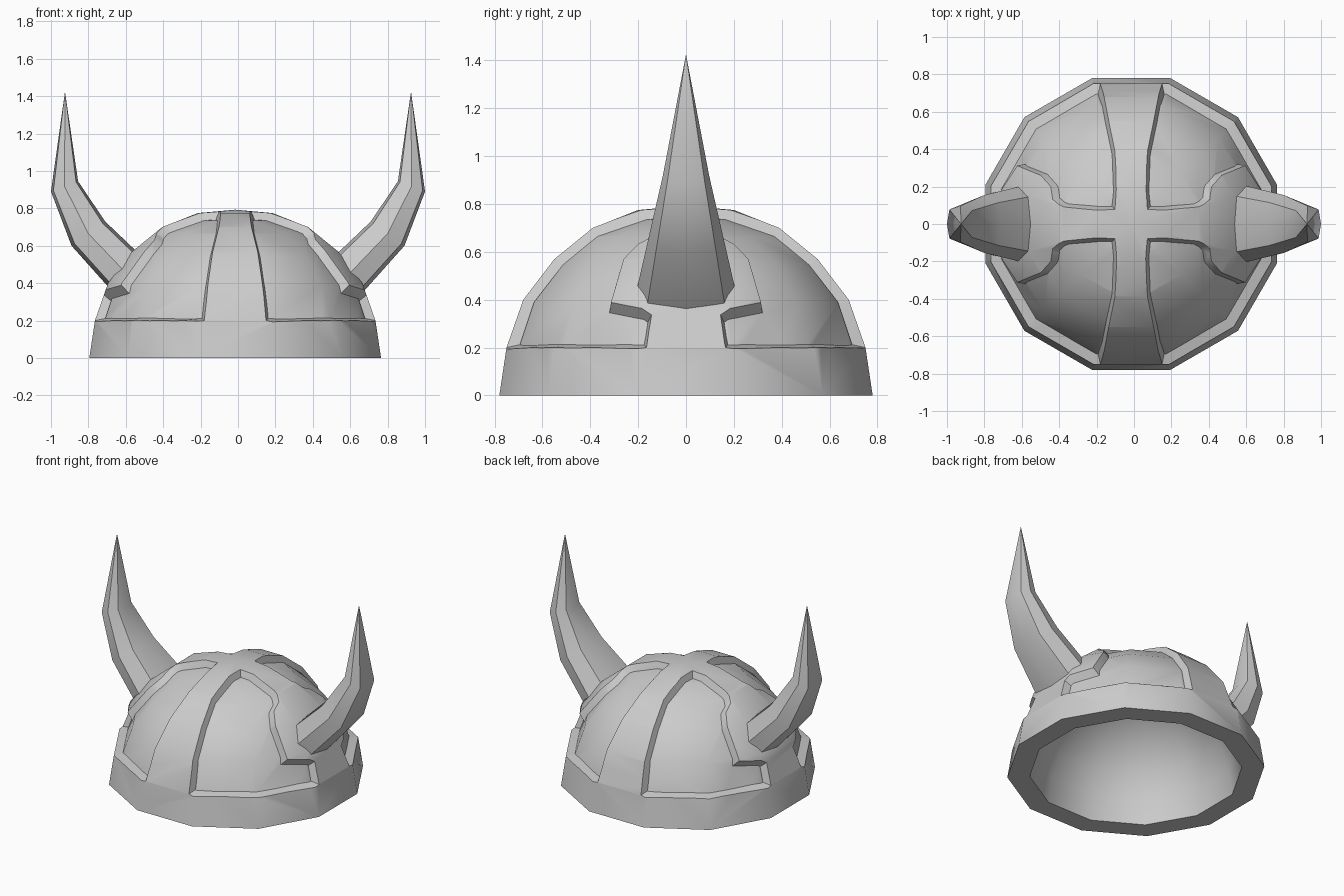
import bpy, bmesh, math
from mathutils import Vector

if "Cube" in bpy.data.objects:
    bpy.data.objects.remove(bpy.data.objects["Cube"])

SIDES = 12
CX = -0.015                      # the dome sits slightly off the horn centre line

grey = bpy.data.materials.new("plain grey")
grey.diffuse_color = (0.6, 0.6, 0.6, 1)
grey.use_nodes = True
grey.node_tree.nodes["Principled BSDF"].inputs["Base Color"].default_value = grey.diffuse_color


def make_object(name, bm):
    bmesh.ops.recalc_face_normals(bm, faces=bm.faces[:])
    mesh = bpy.data.meshes.new(name)
    bm.to_mesh(mesh)
    bm.free()
    ob = bpy.data.objects.new(name, mesh)
    bpy.context.collection.objects.link(ob)
    mesh.materials.append(grey)
    return ob


def bridge(bm, a, b):
    """Join two vertex loops; a loop of one vertex is a pole."""
    n = max(len(a), len(b))
    for i in range(n):
        j = (i + 1) % n
        if len(a) == 1:
            bm.faces.new((a[0], b[i], b[j]))
        elif len(b) == 1:
            bm.faces.new((a[i], a[j], b[0]))
        else:
            bm.faces.new((a[i], a[j], b[j], b[i]))


def revolve(name, profile):
    """Twelve-sided lathe; the profile gives distance to the flat sides."""
    bm = bmesh.new()
    rings = []
    for r, z in profile:
        if r == 0:
            rings.append([bm.verts.new((0, 0, z))])
            continue
        r /= math.cos(math.pi / SIDES)
        angles = [math.tau * (i + 0.5) / SIDES for i in range(SIDES)]
        rings.append([bm.verts.new((r * math.cos(a), r * math.sin(a), z)) for a in angles])
    for a, b in zip(rings, rings[1:]):
        bridge(bm, a, b)
    return make_object(name, bm)


def subtract(ob, cutter):
    mod = ob.modifiers.new("cut", 'BOOLEAN')
    mod.operation = 'DIFFERENCE'
    mod.solver = 'EXACT'
    mod.object = cutter
    bpy.context.view_layer.objects.active = ob
    bpy.ops.object.modifier_apply(modifier=mod.name)
    bpy.data.objects.remove(cutter)


def smooth(ob, degrees):
    bpy.ops.object.select_all(action='DESELECT')
    ob.select_set(True)
    bpy.context.view_layer.objects.active = ob
    bpy.ops.object.shade_smooth_by_angle(angle=math.radians(degrees))


# Helmet shell: outer dome, flat rim, hollow inside
outer = [(0, 0.793), (0.2, 0.775), (0.39, 0.70), (0.55, 0.57),
         (0.68, 0.40), (0.75, 0.20), (0.78, 0)]
inner = [(r * 0.825, z * 0.825) for r, z in reversed(outer)]
helmet = revolve("helmet_shell", outer + inner)

# Core whose surface is the floor of the sunken panels
core = revolve("panel_floor", [(0, 0.75), (0.19, 0.735), (0.37, 0.665), (0.515, 0.545),
                               (0.635, 0.39), (0.695, 0.21), (0.73, 0), (0, 0)])

# Outline of one sunken panel: brow band, front band, side band, horn boss
outline = [Vector(p) for p in (
    (0.75, 0.165, 0.20), (0.65, 0.375, 0.20), (0.55, 0.55, 0.20),
    (0.375, 0.65, 0.20), (0.165, 0.75, 0.20),
    (0.145, 0.68, 0.40), (0.12, 0.55, 0.57), (0.088, 0.38, 0.70), (0.085, 0.075, 0.788),
    (0.36, 0.09, 0.715), (0.43, 0.13, 0.675),
    (0.44, 0.20, 0.64), (0.49, 0.26, 0.575), (0.63, 0.31, 0.41), (0.70, 0.145, 0.335))]


def panel_rings():
    """Four loops from deep inside to far outside, with sloping walls between."""
    near, far = [], []
    n = len(outline)
    for i, p in enumerate(outline):
        up = p.normalized()
        a = up.cross((p - outline[i - 1]).normalized())
        b = up.cross((outline[(i + 1) % n] - p).normalized())
        mitre = (a + b).normalized()
        slope = mitre * (0.022 / max(0.6, mitre.dot(a))) - up * 0.045
        near.append(p + slope * 2)
        far.append(p - slope * 1.5)
    return [[p * 0.5 for p in near], near, far, [p * 2.5 for p in far]]


# Panel cutters, mirrored into all four quarters
bm = bmesh.new()
for sx in (1, -1):
    for sy in (1, -1):
        loops = [[bm.verts.new((p.x * sx, p.y * sy, p.z)) for p in ring]
                 for ring in panel_rings()]
        for a, b in zip(loops, loops[1:]):
            bridge(bm, a, b)
        caps = [bm.faces.new(loops[0]), bm.faces.new(loops[-1])]
        bmesh.ops.triangulate(bm, faces=caps)
panels = make_object("panel_cutter", bm)
subtract(panels, core)
subtract(helmet, panels)
helmet.location.x = CX
smooth(helmet, 33)

# Horns: flattened eight-sided sections swept to a point
section = [(1, 0), (0.85, 0.74), (0, 1), (-0.82, 0.8),
           (-1, 0), (-0.82, -0.8), (0, -1), (0.85, -0.74)]
stations = [((0.50, 0.53), (0.64, 0.32), 0.21),      # inner edge, outer edge, half depth
            ((0.71, 0.73), (0.89, 0.60), 0.155),
            ((0.855, 0.945), (1.0, 0.89), 0.097)]
for side, name in ((1, "right_horn"), (-1, "left_horn")):
    bm = bmesh.new()
    rings = []
    for top, low, depth in stations:
        t, l = Vector(top), Vector(low)
        mid, half = (t + l) / 2, (t - l) / 2
        ring = []
        for u, v in section:
            q = mid + half * u
            ring.append(bm.verts.new((q.x * side, v * depth, q.y)))
        rings.append(ring)
    rings.append([bm.verts.new((0.925 * side, 0, 1.425))])
    for a, b in zip(rings, rings[1:]):
        bridge(bm, a, b)
    bm.faces.new(rings[0])
    smooth(make_object(name, bm), 30)
